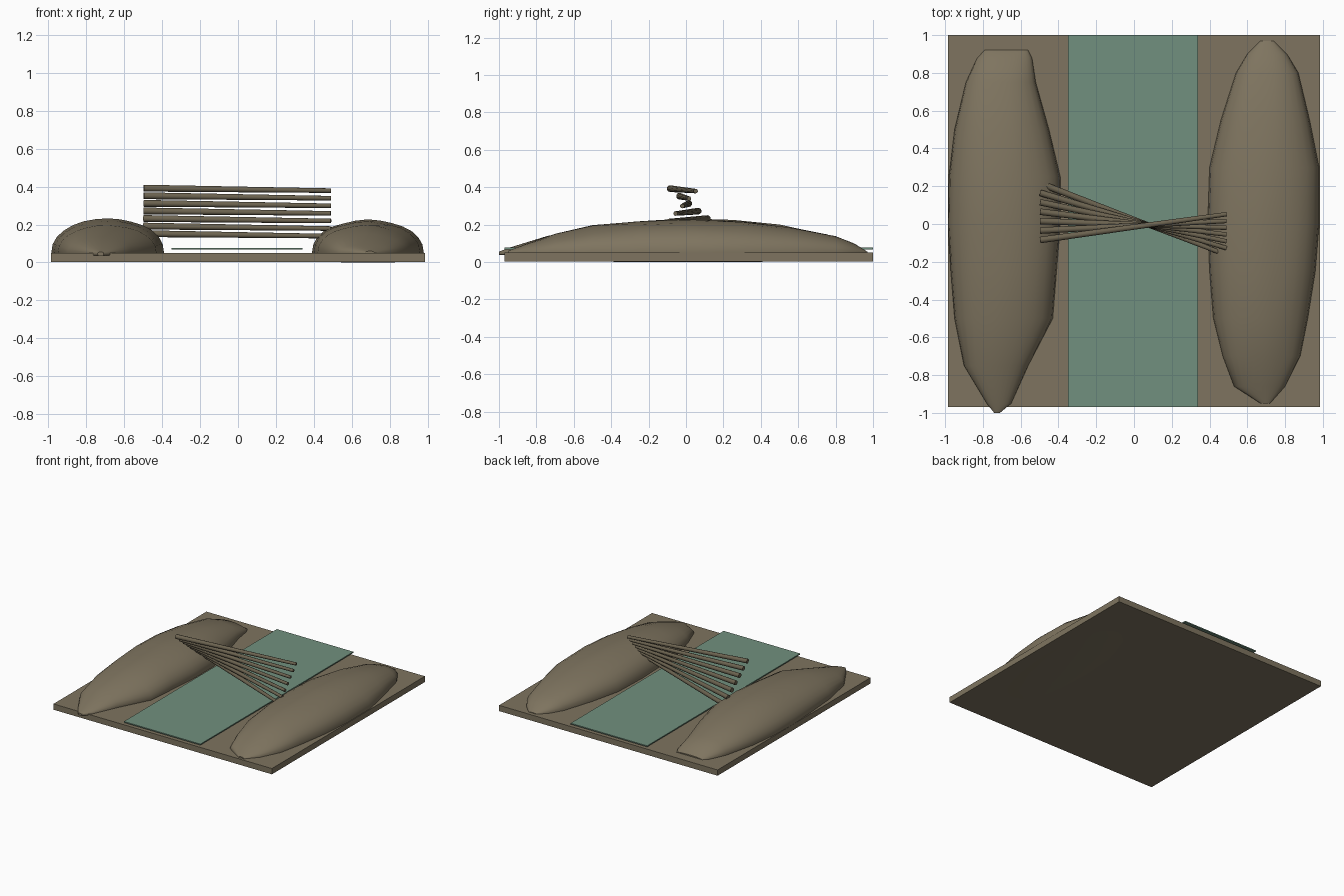
import bpy, bmesh, math
from mathutils import Vector, noise

cube = bpy.data.objects.get("Cube")
if cube:
    bpy.data.objects.remove(cube, do_unlink=True)


def material(name, rgb):
    mat = bpy.data.materials.new(name)
    mat.use_nodes = True
    mat.diffuse_color = (*rgb, 1)
    mat.node_tree.nodes["Principled BSDF"].inputs["Base Color"].default_value = (*rgb, 1)
    return mat


earth = material("earth brown", (0.21, 0.175, 0.115))
wood = material("wood brown", (0.15, 0.125, 0.08))
water = material("water green", (0.165, 0.28, 0.21))


def finish(name, bm, mat, smooth_angle=None):
    bmesh.ops.recalc_face_normals(bm, faces=bm.faces)
    mesh = bpy.data.meshes.new(name)
    bm.to_mesh(mesh)
    bm.free()
    mesh.materials.append(mat)
    obj = bpy.data.objects.new(name, mesh)
    bpy.context.collection.objects.link(obj)
    if smooth_angle:
        bpy.ops.object.select_all(action='DESELECT')
        obj.select_set(True)
        bpy.context.view_layer.objects.active = obj
        bpy.ops.object.shade_smooth_by_angle(angle=math.radians(smooth_angle))
    return obj


def box(name, low, high, mat):
    low, high = Vector(low), Vector(high)
    bm = bmesh.new()
    bmesh.ops.create_cube(bm, size=1)
    bmesh.ops.scale(bm, vec=high - low, verts=bm.verts)
    bmesh.ops.translate(bm, vec=(low + high) / 2, verts=bm.verts)
    return finish(name, bm, mat)


def mound(name, stations, floor):
    """Loft domed sections given as (y, x min, x max, top z)."""
    rim, peak, arc = 0.05, 0.23, 14
    bm = bmesh.new()
    rings = []
    for y, x0, x1, top in stations:
        cx, half, full = (x0 + x1) / 2, (x1 - x0) / 2, (top - rim) / (peak - rim)
        ring = []
        for i in range(2 * arc):
            a = math.pi * i / arc
            x, s = cx - half * math.cos(a), math.sin(a)
            if i <= arc:
                lump = 0.012 * noise.noise(Vector((x * 8, y * 3, 0))) * max(s, 0)
                z = rim + (top - rim) * max(s, 0) ** 0.9 + lump * full
            else:
                z = rim - (rim - floor) * (-s * max(full, 0.05)) ** 0.15
            ring.append(bm.verts.new((x, y, z)))
        rings.append(ring)
    for a, b in zip(rings, rings[1:]):
        for i in range(2 * arc):
            j = (i + 1) % (2 * arc)
            bm.faces.new((a[i], a[j], b[j], b[i]))
    bm.faces.new(rings[0])
    bm.faces.new(rings[-1])
    return finish(name, bm, earth, 40)


def log(name, start, end, r_start, r_end):
    start, end = Vector(start), Vector(end)
    axis = end - start
    bm = bmesh.new()
    bmesh.ops.create_cone(bm, cap_ends=True, segments=10, radius1=r_start,
                          radius2=r_end, depth=axis.length)
    bmesh.ops.rotate(bm, matrix=axis.to_track_quat('Z', 'Y').to_matrix(), verts=bm.verts)
    bmesh.ops.translate(bm, vec=(start + end) / 2, verts=bm.verts)
    return finish(name, bm, wood, 40)


# Ground slab and the thin sheet of water above it
box("ground_slab", (-0.985, -0.97, 0.003), (0.985, 1.0, 0.05), earth)
box("water_sheet", (-0.35, -0.97, 0.068), (0.34, 1.0, 0.077), water)

# Long earth banks on both sides of the water
mound("right_bank", [
    (-1.0, -0.74, -0.71, 0.055), (-0.95, -0.78, -0.65, 0.075),
    (-0.75, -0.9, -0.56, 0.135), (-0.5, -0.95, -0.43, 0.195),
    (-0.25, -0.97, -0.41, 0.22), (0.0, -0.985, -0.39, 0.232),
    (0.25, -0.98, -0.39, 0.225), (0.5, -0.95, -0.45, 0.2),
    (0.75, -0.89, -0.52, 0.15), (0.88, -0.83, -0.54, 0.1),
    (0.92, -0.79, -0.56, 0.06)], 0.03)
mound("left_bank", [
    (-0.95, 0.67, 0.72, 0.06), (-0.86, 0.53, 0.8, 0.095),
    (-0.7, 0.47, 0.88, 0.15), (-0.5, 0.42, 0.92, 0.195),
    (-0.25, 0.4, 0.96, 0.215), (0.0, 0.39, 0.98, 0.225),
    (0.3, 0.4, 0.98, 0.215), (0.55, 0.46, 0.93, 0.19),
    (0.8, 0.54, 0.87, 0.14), (0.9, 0.6, 0.81, 0.1),
    (0.97, 0.67, 0.74, 0.055)], 0.0)

# Stack of tapered logs fanned out across the water
for i in range(7):
    drop = 0.04 * i
    log(f"bridge_log_{i + 1}",
        (-0.497, -0.085 + 0.05 * i, 0.392 - drop),
        (0.49, 0.052 - 0.036 * i, 0.379 - drop), 0.018, 0.012)
